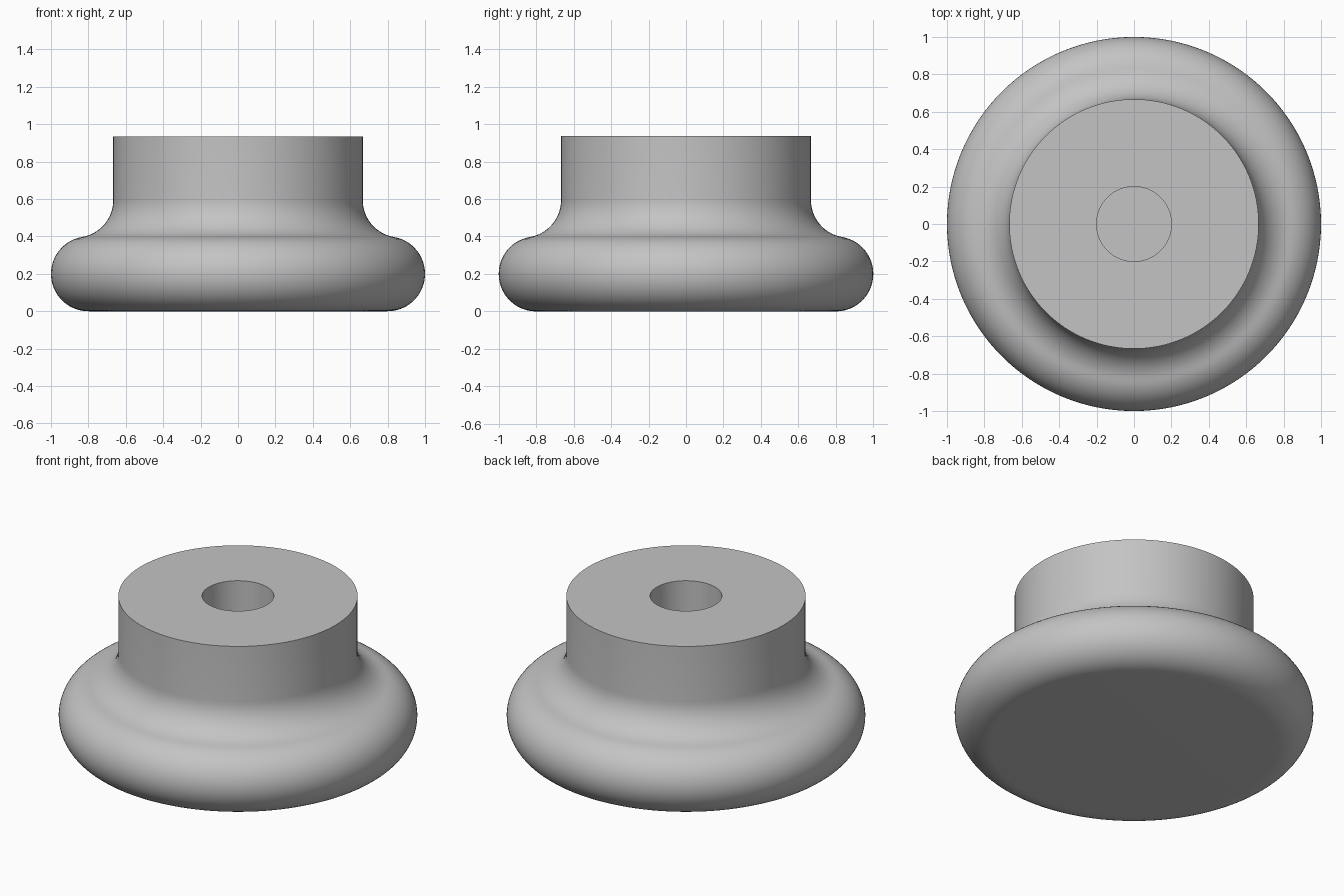
import bpy
import bmesh
from math import acos, cos, sin, pi, radians
from mathutils import Vector

if "Cube" in bpy.data.objects:
    bpy.data.objects.remove(bpy.data.objects["Cube"], do_unlink=True)

SEGMENTS = 128
RIM = 0.2            # radius of the rounded rim and of the fillet
NECK = 0.667         # neck radius
HOLE = 0.2           # bore radius
HEIGHT = 0.935
BORE_FLOOR = 0.335


def arc(cx, cz, start, end, steps):
    """Points of an arc in the radius-height plane."""
    angles = [start + (end - start) * i / steps for i in range(steps + 1)]
    return [(cx + RIM * cos(a), cz + RIM * sin(a)) for a in angles]


# Profile: flat bottom, rounded rim, tangent fillet, neck, blind bore
rim_x = 1 - RIM
fillet_x = NECK + RIM
tilt = acos((fillet_x - rim_x) / (2 * RIM))
fillet_z = RIM + 2 * RIM * sin(tilt)
profile = [(0, 0)]
profile += arc(rim_x, RIM, -pi / 2, tilt, 28)
profile += arc(fillet_x, fillet_z, pi + tilt, pi, 14)[1:]
profile += [(NECK, HEIGHT), (HOLE, HEIGHT), (HOLE, BORE_FLOOR), (0, BORE_FLOOR)]

# Revolve the profile around the vertical axis
bm = bmesh.new()
verts = [bm.verts.new((r, 0, z)) for r, z in profile]
edges = [bm.edges.new(pair) for pair in zip(verts, verts[1:])]
bmesh.ops.spin(bm, geom=verts + edges, cent=Vector(), axis=Vector((0, 0, 1)),
               angle=2 * pi, steps=SEGMENTS, use_merge=True)
bmesh.ops.remove_doubles(bm, verts=bm.verts, dist=0.0001)
bmesh.ops.recalc_face_normals(bm, faces=bm.faces)
mesh = bpy.data.meshes.new("knob_body")
bm.to_mesh(mesh)
bm.free()
knob = bpy.data.objects.new("knob_body", mesh)
bpy.context.collection.objects.link(knob)

# Plain grey material
grey = bpy.data.materials.new("plain_grey")
grey.use_nodes = True
color = (0.55, 0.55, 0.55, 1)
grey.diffuse_color = color
grey.node_tree.nodes["Principled BSDF"].inputs["Base Color"].default_value = color
mesh.materials.append(grey)

# Smooth curves with crisp neck and bore edges
bpy.ops.object.select_all(action="DESELECT")
knob.select_set(True)
bpy.context.view_layer.objects.active = knob
bpy.ops.object.shade_smooth_by_angle(angle=radians(30))
